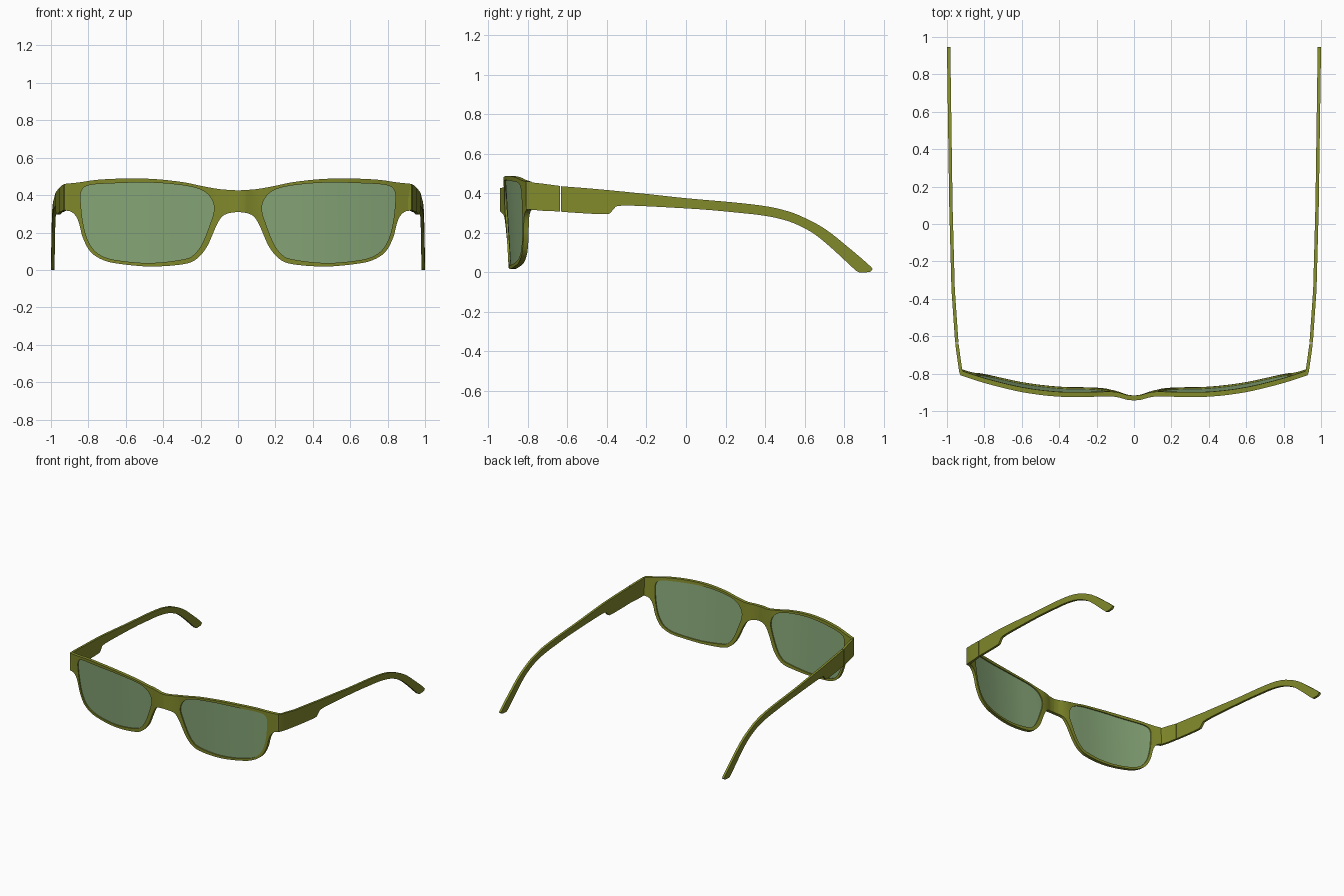
import bpy, bmesh, math

cube = bpy.data.objects.get("Cube")
if cube:
    bpy.data.objects.remove(cube, do_unlink=True)


def material(name, rgb, alpha=1.0):
    m = bpy.data.materials.new(name)
    m.use_nodes = True
    m.diffuse_color = (*rgb, alpha)
    b = next(n for n in m.node_tree.nodes if n.type == 'BSDF_PRINCIPLED')
    b.inputs["Base Color"].default_value = (*rgb, 1.0)
    b.inputs["Alpha"].default_value = alpha
    b.inputs["Roughness"].default_value = 0.5
    return m


OLIVE = material("olive plastic", (0.224, 0.254, 0.024))
GREEN = material("green tinted lens", (0.245, 0.39, 0.19), 0.87)


def spline(pts, closed=False, steps=4):
    """Smooth curve through 2D points."""
    n, out = len(pts), []
    for i in range(n if closed else n - 1):
        if closed:
            a, b, c, d = (pts[(i + k) % n] for k in (-1, 0, 1, 2))
        else:
            a, b, c, d = (pts[min(max(i + k, 0), n - 1)] for k in (-1, 0, 1, 2))
        for s in range(steps):
            t = s / steps
            out.append(tuple(0.5 * (2 * q + (r - p) * t + (2 * p - 5 * q + 4 * r - w) * t * t
                                    + (3 * q - p - 3 * r + w) * t ** 3)
                             for p, q, r, w in zip(a, b, c, d)))
    if not closed:
        out.append(pts[-1])
    return out


def lookup(table, u):
    for (a, p), (b, q) in zip(table, table[1:]):
        if u <= b:
            return p + (q - p) * max(0.0, (u - a) / (b - a))
    return table[-1][1]


def slab(name, loops, thickness, cuts, place, mat):
    """Fill flat loops, slice them across, thicken, then bend into place."""
    bm = bmesh.new()
    for loop in loops:
        vs = [bm.verts.new((u, v, -thickness / 2)) for u, v in loop]
        for a, b in zip(vs, vs[1:] + vs[:1]):
            bm.edges.new((a, b))
    bmesh.ops.triangle_fill(bm, edges=bm.edges[:], use_beauty=True, normal=(0, 0, 1))
    for u in cuts:
        bmesh.ops.bisect_plane(bm, geom=bm.verts[:] + bm.edges[:] + bm.faces[:], dist=1e-5,
                               plane_co=(u, 0, 0), plane_no=(1, 0, 0))
    ext = bmesh.ops.extrude_face_region(bm, geom=bm.faces[:], use_keep_orig=True)
    for g in ext["geom"]:
        if isinstance(g, bmesh.types.BMVert):
            g.co.z = thickness / 2
    for v in bm.verts:
        v.co = place(*v.co)
    bmesh.ops.recalc_face_normals(bm, faces=bm.faces[:])
    me = bpy.data.meshes.new(name)
    bm.to_mesh(me)
    bm.free()
    me.materials.append(mat)
    ob = bpy.data.objects.new(name, me)
    bpy.context.collection.objects.link(ob)
    bpy.ops.object.select_all(action='DESELECT')
    ob.select_set(True)
    bpy.context.view_layer.objects.active = ob
    bpy.ops.object.shade_smooth_by_angle(angle=math.radians(35))
    return ob


def mirrored(loop):
    return [(-u, v) for u, v in reversed(loop)]


# Wrap of the front: depth by distance from the centre, leaning back toward the bottom
WRAP = spline([(0, -0.93), (0.04, -0.927), (0.1, -0.912), (0.2, -0.911), (0.4, -0.909),
               (0.6, -0.884), (0.8, -0.836), (0.93, -0.795)])


def place_front(u, v, w):
    lean = 0.06 * (0.46 - v) * min(1.0, abs(u) / 0.15)
    return (u, lookup(WRAP, abs(u)) + lean + w, v)


# Front frame outline: brow, end piece, underside of rim, bridge
brow = spline([(0, 0.425), (0.1, 0.432), (0.2, 0.45), (0.3, 0.47), (0.45, 0.486), (0.6, 0.489),
               (0.75, 0.482), (0.85, 0.468), (0.928, 0.46)])
under = spline([(0.928, 0.318), (0.89, 0.31), (0.862, 0.28), (0.846, 0.235), (0.83, 0.174),
                (0.79, 0.098), (0.72, 0.052), (0.63, 0.032), (0.47, 0.018), (0.31, 0.028),
                (0.23, 0.052), (0.168, 0.12), (0.12, 0.227), (0.088, 0.282), (0.05, 0.303),
                (0, 0.31)])
half = brow + under
outline = half + mirrored(half[1:-1])
lens = spline([(0.838, 0.42), (0.80, 0.452), (0.69, 0.462), (0.47, 0.467), (0.285, 0.451),
               (0.19, 0.425), (0.142, 0.38), (0.128, 0.32), (0.15, 0.243), (0.188, 0.147),
               (0.227, 0.09), (0.285, 0.058), (0.47, 0.037), (0.66, 0.054), (0.75, 0.088),
               (0.80, 0.152), (0.827, 0.243), (0.84, 0.35)], closed=True)

front_cuts = [i * 0.04 + 0.0003 for i in range(-23, 24)]
slab("front_frame", [outline, lens, mirrored(lens)], 0.026, front_cuts, place_front, OLIVE)
slab("left_lens", [lens], 0.008, front_cuts, place_front, GREEN)
slab("right_lens", [mirrored(lens)], 0.008, front_cuts, place_front, GREEN)

# Temple arms: side profiles that follow a gently spreading path
SPREAD = [(-0.81, 0.918), (-0.79, 0.926), (-0.64, 0.947), (-0.35, 0.967), (0.1, 0.979), (0.94, 0.991)]
hinge = [(-0.81, 0.459), (-0.72, 0.449), (-0.638, 0.438), (-0.638, 0.309), (-0.72, 0.312),
         (-0.81, 0.32)]
arm = (spline([(-0.634, 0.437), (-0.437, 0.421), (-0.184, 0.396), (0, 0.376), (0.25, 0.354),
               (0.4, 0.336), (0.49, 0.317), (0.573, 0.289), (0.7, 0.223), (0.826, 0.124),
               (0.935, 0.03), (0.94, 0.012), (0.925, 0.002), (0.88, 0.0)])
       + spline([(0.865, 0.006), (0.84, 0.028), (0.725, 0.134), (0.634, 0.205), (0.523, 0.258),
                 (0.4, 0.287), (0.25, 0.304), (0.07, 0.32), (-0.235, 0.337), (-0.34, 0.337),
                 (-0.362, 0.326), (-0.38, 0.306), (-0.406, 0.295), (-0.54, 0.301),
                 (-0.634, 0.308)]))
arm_cuts = [-0.79 + 0.11 * i for i in range(16)]

for side, s in (("left", 1), ("right", -1)):
    def place_arm(u, v, w, s=s):
        return (s * (lookup(SPREAD, u) + w), u, v)
    slab(side + "_hinge_block", [hinge], 0.018, arm_cuts[:2], place_arm, OLIVE)
    slab(side + "_temple_arm", [arm], 0.018, arm_cuts, place_arm, OLIVE)
